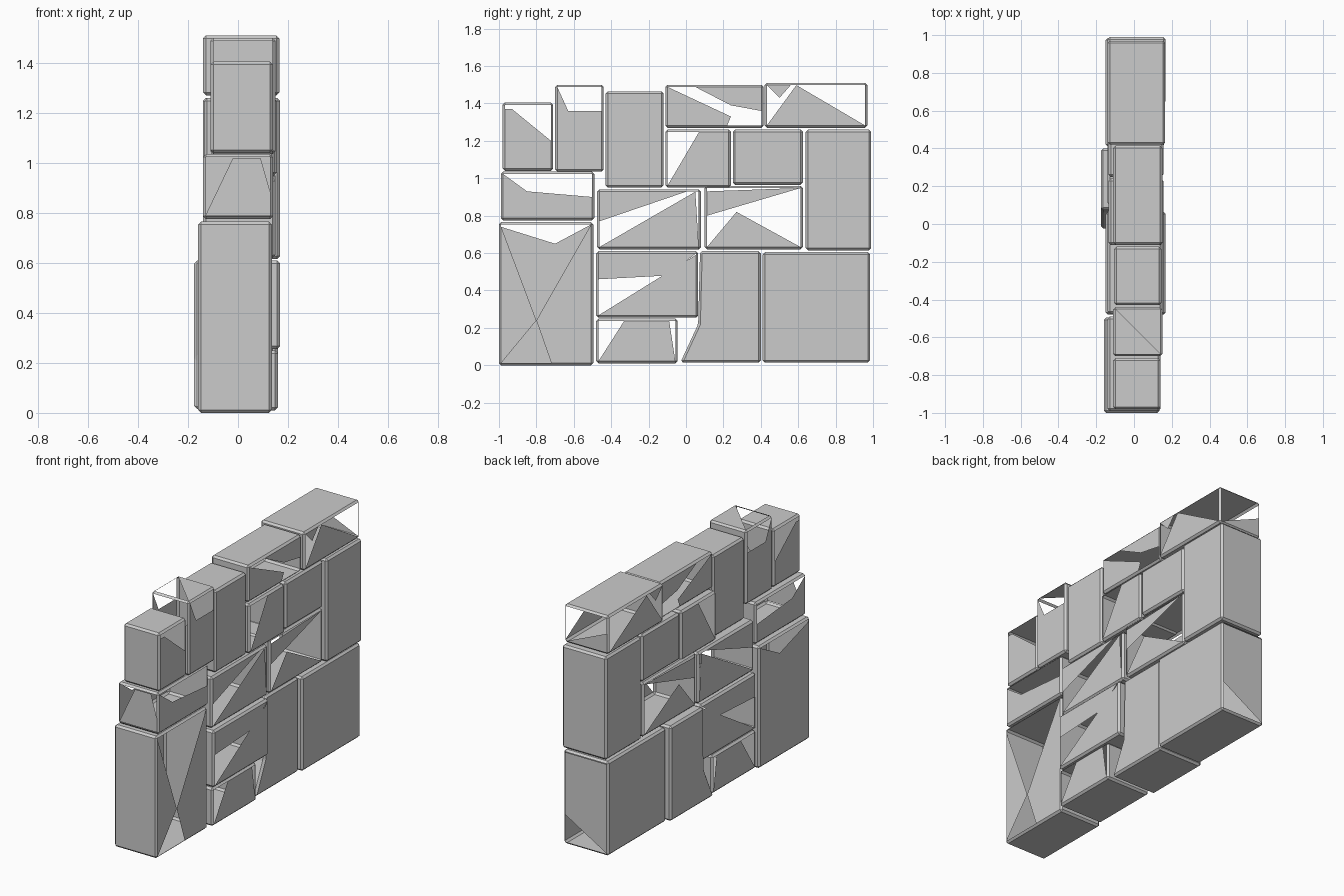
import bpy, bmesh

if "Cube" in bpy.data.objects:
    bpy.data.objects.remove(bpy.data.objects["Cube"])

BEVEL = 0.012


def add_piece(bm, pts, axis, sign):
    """Flat broken-off facet, turned so that it faces outward."""
    f = bm.faces.new([bm.verts.new(p) for p in pts])
    f.normal_update()
    if f.normal[axis] * sign < 0:
        f.normal_flip()


def drop_side(bm, axis, sign):
    gone = [f for f in bm.faces if f.normal[axis] * sign > 0.98]
    bmesh.ops.delete(bm, geom=gone, context='FACES_ONLY')


def stone(name, y, z, x, shards=None, outline=None, ends=None, top=None):
    """Bevelled block. shards: pieces (y, z) left of the broad faces, as a list for both
    or a (left, right) tuple. ends: {-1 or 1: piece (x, z)}. top: piece (x, y)."""
    pts = outline or [(y[0], z[0]), (y[1], z[0]), (y[1], z[1]), (y[0], z[1])]
    bm = bmesh.new()
    base = bm.faces.new([bm.verts.new((x[0], a, b)) for a, b in pts])
    ext = bmesh.ops.extrude_face_region(bm, geom=[base])
    for v in ext["geom"]:
        if isinstance(v, bmesh.types.BMVert):
            v.co.x = x[1]
    bmesh.ops.recalc_face_normals(bm, faces=bm.faces)
    bmesh.ops.bevel(bm, geom=list(bm.edges), offset=BEVEL, segments=1,
                    profile=0.5, affect='EDGES')
    bmesh.ops.recalc_face_normals(bm, faces=bm.faces)
    for side, sign in ((0, -1), (1, 1)):
        if shards:
            drop_side(bm, 0, sign)
            for shard in shards[side] if isinstance(shards, tuple) else shards:
                add_piece(bm, [(x[side],
                                min(max(a, y[0] + BEVEL), y[1] - BEVEL),
                                min(max(b, z[0] + BEVEL), z[1] - BEVEL)) for a, b in shard],
                          0, sign)
        if ends and sign in ends:
            drop_side(bm, 1, sign)
            add_piece(bm, [(a, y[side], b) for a, b in ends[sign]], 1, sign)
    if top:
        drop_side(bm, 2, 1)
        add_piece(bm, [(a, b, z[1]) for a, b in top], 2, 1)
    me = bpy.data.meshes.new(name)
    bm.to_mesh(me)
    bm.free()
    bpy.context.collection.objects.link(bpy.data.objects.new(name, me))


# bottom course
stone("bottom_stone_tall", (-1, -.495), (0, .765), (-.16, .135), (
    [[(-1, .01), (-.5, .01), (-.5, .76), (-.7, .65), (-1, .74)]],
    [[(-.5, .76), (-.8, .24), (-.72, .01), (-.5, .01)], [(-1, .74), (-1, .01), (-.8, .24)]]))
stone("bottom_stone_low", (-.48, -.045), (.01, .25), (-.15, .16),
      [[(-.48, .01), (-.05, .01), (-.09, .25), (-.33, .25)]])
stone("bottom_stone_footed", (-.03, .4), (.015, .61), (-.175, .14),
      outline=[(-.03, .015), (.4, .015), (.4, .61), (.075, .61), (.065, .22)])
stone("bottom_stone_wide", (.41, .985), (.015, .605), (-.15, .16),
      ends={1: [(-.14, .03), (.15, .2), (.15, .59), (-.14, .59)]})

# middle course
stone("middle_stone_lower", (-.48, .065), (.255, .61), (-.15, .168),
      [[(-.48, .25), (.06, .25), (.06, .59)],
       [(-.48, .61), (.06, .6), (-.1, .48), (-.48, .46)]])
stone("middle_stone_left", (-.99, -.49), (.775, 1.035), (-.14, .14),
      [[(-.99, 1.03), (-.85, .93), (-.5, .9), (-.5, .77), (-.99, .77)]],
      ends={-1: [(-.13, .79), (.13, .79), (.13, .88), (.09, 1.02), (-.02, 1.02)]})
stone("middle_stone_centre", (-.475, .08), (.62, .94), (-.14, .15),
      [[(-.48, .62), (.08, .62), (.05, .93)], [(-.48, .77), (-.48, .94), (0, .93)]])
stone("middle_stone_right", (.1, .625), (.62, .96), (-.14, .15),
      [[(.1, .8), (.1, .93), (.62, .96)], [(.1, .62), (.62, .62), (.27, .82)]])
stone("end_stone_tall", (.64, .99), (.615, 1.26), (-.14, .168))

# upper course
stone("upper_stone_outer", (-.98, -.71), (1.04, 1.405), (-.11, .14),
      [[(-.98, 1.04), (-.71, 1.04), (-.71, 1.2), (-.93, 1.37), (-.98, 1.37)]])
stone("upper_stone_inner", (-.7, -.44), (1.035, 1.5), (-.11, .15),
      [[(-.7, 1.04), (-.44, 1.04), (-.44, 1.36), (-.63, 1.36), (-.7, 1.5)]],
      ends={-1: [(-.1, 1.05), (.14, 1.05), (.14, 1.36)]},
      top=[(-.1, -.45), (.14, -.45), (.14, -.69)])
stone("upper_stone_upright", (-.43, -.12), (.95, 1.465), (-.105, .145))
stone("upper_stone_centre", (-.11, .24), (.95, 1.26), (-.135, .155),
      [[(-.11, .95), (.24, .95), (.24, 1.26), (.07, 1.26)]])
stone("upper_stone_right", (.25, .625), (.965, 1.26), (-.135, .155))

# top course
stone("cap_stone_centre", (-.11, .415), (1.27, 1.5), (-.11, .15),
      [[(-.11, 1.5), (.24, 1.33), (.22, 1.27), (-.11, 1.27)],
       [(.41, 1.5), (.05, 1.5), (.24, 1.39), (.41, 1.36)]])
stone("cap_stone_end", (.42, .97), (1.27, 1.51), (-.14, .165),
      [[(.42, 1.27), (.97, 1.27), (.59, 1.51)], [(.42, 1.51), (.56, 1.51), (.5, 1.43)]],
      ends={1: [(-.13, 1.28), (.15, 1.28), (-.13, 1.4)]})
